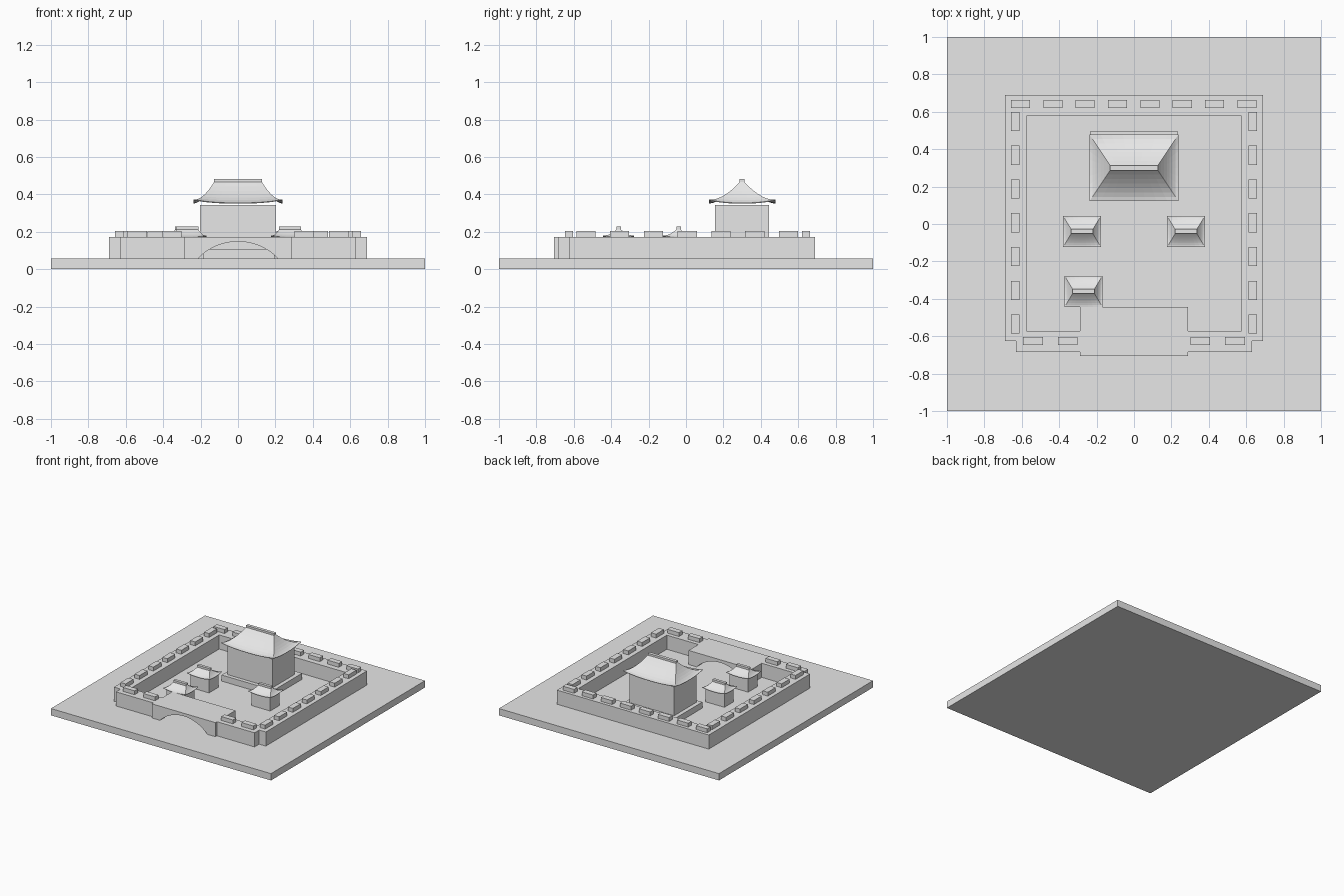
import bpy, bmesh, math

if "Cube" in bpy.data.objects:
    bpy.data.objects.remove(bpy.data.objects["Cube"], do_unlink=True)

stone = bpy.data.materials.new("pale_stone")
stone.use_nodes = True
grey = (0.8, 0.8, 0.8, 1)
stone.diffuse_color = grey
stone.node_tree.nodes["Principled BSDF"].inputs["Base Color"].default_value = grey

GROUND, WALL_TOP, MERLON_TOP = 0.056, 0.172, 0.204


def finish(name, bm):
    mesh = bpy.data.meshes.new(name)
    bm.to_mesh(mesh)
    bm.free()
    mesh.materials.append(stone)
    ob = bpy.data.objects.new(name, mesh)
    bpy.context.collection.objects.link(ob)
    return ob


def box(name, x0, x1, y0, y1, z0, z1):
    bm = bmesh.new()
    bmesh.ops.create_cube(bm, size=1)
    for v in bm.verts:
        v.co = (x1 if v.co.x > 0 else x0, y1 if v.co.y > 0 else y0, z1 if v.co.z > 0 else z0)
    return finish(name, bm)


def extrude_outline(name, outline, start, offset):
    """Solid from a closed outline of 3D points pushed along an offset."""
    bm = bmesh.new()
    face = bm.faces.new([bm.verts.new(p) for p in outline])
    new = bmesh.ops.extrude_face_region(bm, geom=[face])["geom"]
    bmesh.ops.translate(bm, vec=offset, verts=[g for g in new if isinstance(g, bmesh.types.BMVert)])
    bmesh.ops.translate(bm, vec=start, verts=bm.verts)
    bmesh.ops.recalc_face_normals(bm, faces=bm.faces)
    return finish(name, bm)


def hip_roof(name, cx, cy, half, ridge, eave, top, lift, rings=7, seg=8):
    """Concave hipped roof with upswept corners."""
    bm = bmesh.new()
    corners = [(-1, -1), (1, -1), (1, 1), (-1, 1)]
    loops = []
    for i in range(rings + 1):
        t = i / rings
        hx, hy = (r + (h - r) * t for r, h in zip(ridge, half))
        loop = []
        for (ax, ay), (bx, by) in zip(corners, corners[1:] + corners[:1]):
            for k in range(seg):
                s = k / seg
                z = eave + (top - eave) * (1 - t) ** 1.6 + lift * t * t * abs(2 * s - 1) ** 2.5
                loop.append(bm.verts.new((cx + hx * (ax + (bx - ax) * s),
                                          cy + hy * (ay + (by - ay) * s), z)))
        loops.append(loop)
    n = len(loops[0])
    for a, b in zip(loops, loops[1:]):
        for j in range(n):
            k = (j + 1) % n
            bm.faces.new((a[j], b[j], b[k], a[k]))
    bm.faces.new(loops[0])
    ob = finish(name, bm)
    mod = ob.modifiers.new("thickness", "SOLIDIFY")
    mod.thickness = 0.004


def building(name, cx, cy, body, floor, body_top, half, ridge, eave, top, ridge_top, lift):
    box(name + "_body", cx - body[0], cx + body[0], cy - body[1], cy + body[1], floor, body_top)
    hip_roof(name + "_roof", cx, cy, half, ridge, eave, top, lift)
    box(name + "_ridge", cx - ridge[0], cx + ridge[0], cy - ridge[1], cy + ridge[1],
        top - 0.003, ridge_top)


# Ground slab
box("ground_slab", -1, 1, -1, 1, 0, GROUND)

# Side and back walls as one U shape
u_shape = [(-0.69, -0.625), (-0.575, -0.625), (-0.575, 0.577), (0.575, 0.577),
           (0.575, -0.625), (0.69, -0.625), (0.69, 0.69), (-0.69, 0.69)]
extrude_outline("side_and_back_wall", [(x, y, 0) for x, y in u_shape],
                (0, 0, GROUND), (0, 0, WALL_TOP - GROUND))

# Front walls either side of the gate
for side, label in ((1, "left"), (-1, "right")):
    a, b = sorted((side * 0.288, side * 0.63))
    box("front_wall_" + label, a, b, -0.685, -0.572, GROUND, WALL_TOP)

# Gate block with a shallow arched passage
rise, reach = 0.092, 0.215
radius = (reach ** 2 + rise ** 2) / (2 * rise)
span = math.asin(reach / radius)
arch = []
for i in range(17):
    ang = span * (i / 8 - 1)
    arch.append((radius * math.sin(ang), 0, rise - radius + radius * math.cos(ang)))
height = WALL_TOP - GROUND
gate = arch + [(0.288, 0, 0), (0.288, 0, height), (-0.288, 0, height), (-0.288, 0, 0)]
extrude_outline("gate", gate, (0, -0.705, GROUND), (0, 0.26, 0))


# Merlons along the wall tops
def merlon(name, x, y, hx, hy):
    box(name, x - hx, x + hx, y - hy, y + hy, WALL_TOP, MERLON_TOP)


for i in range(8):
    merlon(f"back_merlon_{i}", -0.607 + 0.173 * i, 0.642, 0.051, 0.022)
for side, label in ((1, "left"), (-1, "right")):
    for i in range(7):
        merlon(f"{label}_merlon_{i}", side * 0.634, 0.548 - 0.1805 * i, 0.023, 0.051)
    for i in range(2):
        merlon(f"front_{label}_merlon_{i}", side * (0.354 + 0.186 * i), -0.626, 0.053, 0.022)

# Main hall on its platform
box("hall_platform", -0.236, 0.236, 0.125, 0.494, GROUND, 0.106)
building("hall", 0, 0.3, (0.203, 0.144), 0.106, 0.342, (0.238, 0.178), (0.128, 0.013),
         0.354, 0.465, 0.481, 0.018)

# Three small pavilions
for label, x, y in (("left", 0.278, -0.04), ("right", -0.278, -0.04), ("front", -0.27, -0.36)):
    building(label + "_pavilion", x, y, (0.085, 0.06), GROUND, 0.165, (0.101, 0.083),
             (0.058, 0.012), 0.171, 0.212, 0.229, 0.01)
